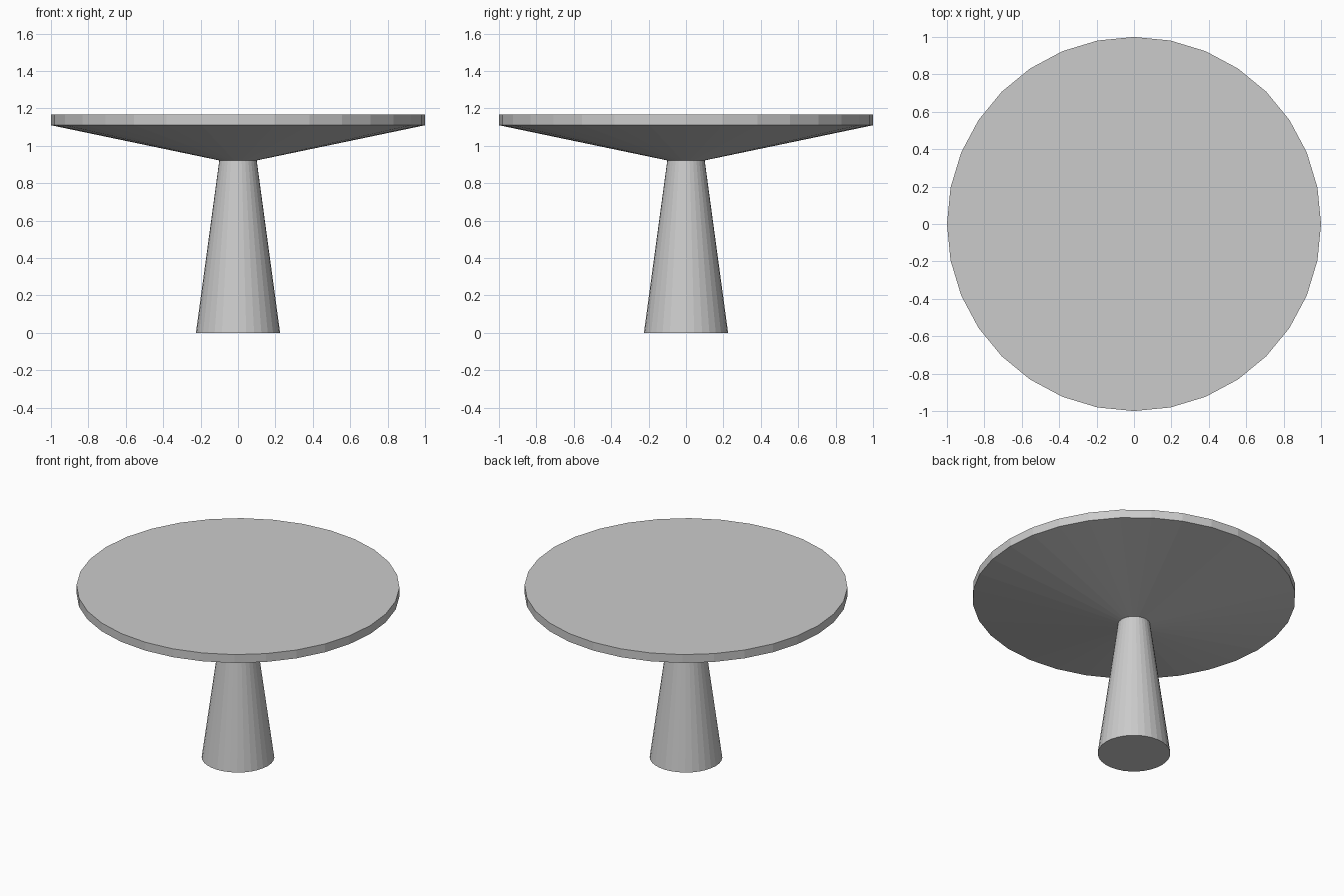
import bpy
import bmesh
from math import cos, sin, tau

if "Cube" in bpy.data.objects:
    bpy.data.objects.remove(bpy.data.objects["Cube"])

SIDES = 32


def lathe(name, profile, cap_bottom=False, cap_top=False):
    """Revolve (radius, height) points around z into a flat-faced object."""
    bm = bmesh.new()
    rings = [[bm.verts.new((r * cos(tau * i / SIDES), r * sin(tau * i / SIDES), z))
              for i in range(SIDES)] for r, z in profile]
    for low, high in zip(rings, rings[1:]):
        for i in range(SIDES):
            j = (i + 1) % SIDES
            bm.faces.new((low[i], low[j], high[j], high[i]))
    if cap_bottom:
        bm.faces.new(rings[0][::-1])
    if cap_top:
        bm.faces.new(rings[-1])
    mesh = bpy.data.meshes.new(name)
    bm.to_mesh(mesh)
    bm.free()
    obj = bpy.data.objects.new(name, mesh)
    bpy.context.collection.objects.link(obj)
    return obj


# Tapered pedestal, open where it meets the top
lathe("pedestal", [(0.225, 0), (0.1, 0.922)], cap_bottom=True)

# Round table top with conical underside and thin upright rim
lathe("table_top", [(0.1, 0.922), (1.0, 1.11), (1.0, 1.167)], cap_top=True)
